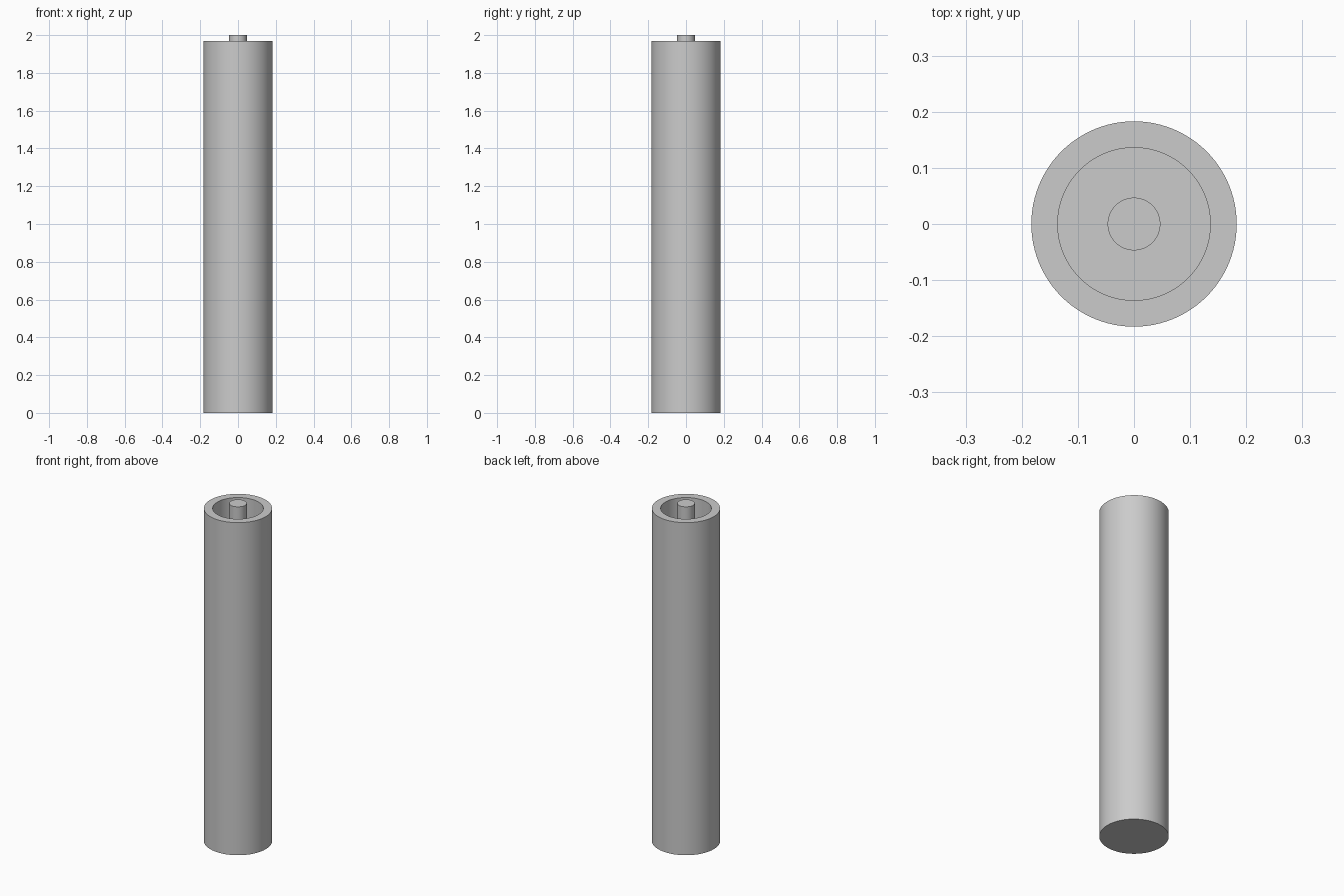
import bpy, bmesh, math

if "Cube" in bpy.data.objects:
    bpy.data.objects.remove(bpy.data.objects["Cube"])

SIDES = 96
OUTER, INNER, PIN = 0.183, 0.136, 0.047
RIM_Z, FLOOR_Z, TOP_Z = 1.97, 0.05, 2.0

grey = bpy.data.materials.new("plain grey")
grey.diffuse_color = (0.6, 0.6, 0.6, 1)
grey.use_nodes = True
grey.node_tree.nodes["Principled BSDF"].inputs["Base Color"].default_value = grey.diffuse_color


def lathe(name, profile):
    """Revolve (radius, z) points around z; the open ends are capped."""
    bm = bmesh.new()
    rings = []
    for r, z in profile:
        rings.append([bm.verts.new((r * math.cos(a), r * math.sin(a), z))
                      for a in (2 * math.pi * i / SIDES for i in range(SIDES))])
    for low, high in zip(rings, rings[1:]):
        for i in range(SIDES):
            j = (i + 1) % SIDES
            bm.faces.new((low[i], low[j], high[j], high[i]))
    bm.faces.new(rings[0][::-1])
    bm.faces.new(rings[-1])
    bmesh.ops.recalc_face_normals(bm, faces=bm.faces)
    mesh = bpy.data.meshes.new(name)
    bm.to_mesh(mesh)
    bm.free()
    mesh.materials.append(grey)
    obj = bpy.data.objects.new(name, mesh)
    bpy.context.collection.objects.link(obj)
    bpy.ops.object.select_all(action='DESELECT')
    obj.select_set(True)
    bpy.context.view_layer.objects.active = obj
    bpy.ops.object.shade_smooth_by_angle(angle=math.radians(30))
    return obj


# Hollow tube: closed base, outer wall, flat rim, bore and floor
lathe("tube", [(OUTER, 0), (OUTER, RIM_Z), (INNER, RIM_Z), (INNER, FLOOR_Z)])

# Central rod standing on the floor and rising just above the rim
lathe("center_rod", [(PIN, FLOOR_Z), (PIN, TOP_Z)])
